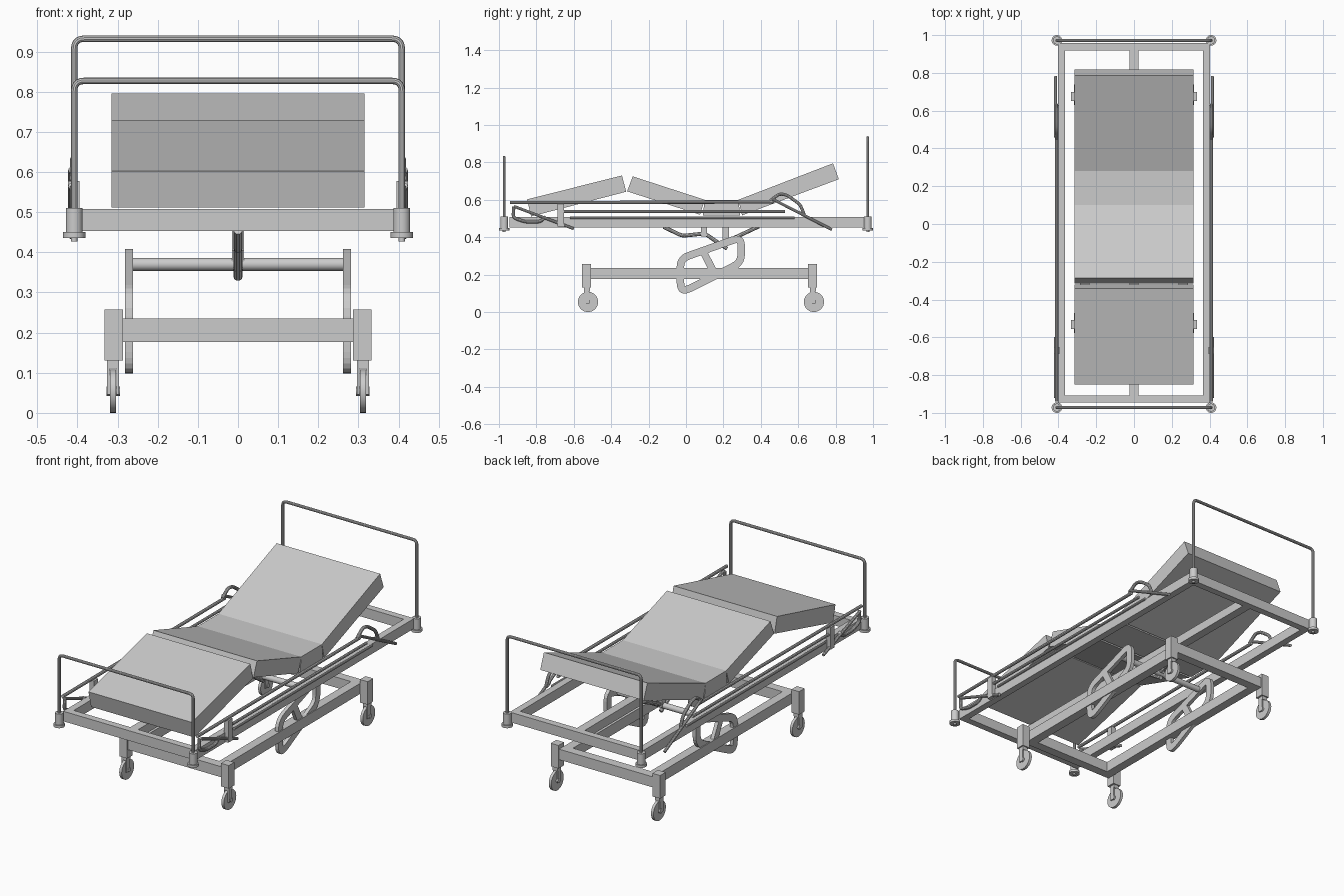
import bpy, bmesh, math
from mathutils import Vector

if "Cube" in bpy.data.objects:
    bpy.data.objects.remove(bpy.data.objects["Cube"])


def make(name, verts, faces, smooth=False):
    me = bpy.data.meshes.new(name)
    me.from_pydata([tuple(v) for v in verts], [], faces)
    bm = bmesh.new()
    bm.from_mesh(me)
    bmesh.ops.recalc_face_normals(bm, faces=bm.faces)
    bm.to_mesh(me)
    bm.free()
    ob = bpy.data.objects.new(name, me)
    bpy.context.collection.objects.link(ob)
    return ob


def box(name, x0, x1, y0, y1, z0, z1):
    return slab(name, [(y0, z0), (y1, z0), (y1, z1), (y0, z1)], x0, x1)


def slab(name, yz, x0, x1):
    """Extrude a side profile along x."""
    n = len(yz)
    v = [(x0, y, z) for y, z in yz] + [(x1, y, z) for y, z in yz]
    f = [tuple(range(n)), tuple(range(n, 2 * n))]
    f += [(i, (i + 1) % n, (i + 1) % n + n, i + n) for i in range(n)]
    return make(name, v, f)


def fillet(pts, r, closed=False, steps=5):
    pts = [Vector(p) for p in pts]
    n, out = len(pts), []
    for i, p in enumerate(pts):
        if not closed and i in (0, n - 1):
            out.append(p)
            continue
        a, b = pts[i - 1] - p, pts[(i + 1) % n] - p
        a = p + a.normalized() * min(r, a.length * 0.45)
        b = p + b.normalized() * min(r, b.length * 0.45)
        for k in range(steps + 1):
            t = k / steps
            out.append(a * (1 - t) ** 2 + p * 2 * t * (1 - t) + b * t * t)
    return out


def tube(name, pts, r, bend=0.03, closed=False):
    path = fillet(pts, bend, closed)
    cu = bpy.data.curves.new(name, 'CURVE')
    cu.dimensions = '3D'
    cu.bevel_depth = r
    cu.bevel_resolution = 3
    cu.use_fill_caps = True
    sp = cu.splines.new('POLY')
    sp.points.add(len(path) - 1)
    for q, p in zip(sp.points, path):
        q.co = (*p, 1)
    sp.use_cyclic_u = closed
    ob = bpy.data.objects.new(name, cu)
    bpy.context.collection.objects.link(ob)
    bpy.ops.object.select_all(action='DESELECT')
    ob.select_set(True)
    bpy.context.view_layer.objects.active = ob
    bpy.ops.object.convert(target='MESH')
    bpy.ops.object.shade_smooth_by_angle()
    return bpy.context.object


def cyl(name, loc, r, h, axis='Z', n=28):
    rot = (0, math.pi / 2, 0) if axis == 'X' else (0, 0, 0)
    bpy.ops.mesh.primitive_cylinder_add(vertices=n, radius=r, depth=h, location=loc, rotation=rot)
    bpy.context.object.name = name
    bpy.ops.object.shade_smooth_by_angle()
    return bpy.context.object


def flat_loop(name, yz, width, x0, x1, bend):
    """Closed flat-bar loop with rounded corners, lying in the side plane."""
    c = fillet([(0, y, z) for y, z in yz], bend, True)
    n, v, f = len(c), [], []
    for i, p in enumerate(c):
        t = (c[(i + 1) % n] - c[i - 1]).normalized()
        o = Vector((0, -t.z, t.y)) * width / 2
        for x, s in ((x0, 1), (x1, 1), (x1, -1), (x0, -1)):
            v.append(p + o * s + Vector((x, 0, 0)))
    for i in range(n):
        j = (i + 1) % n
        f += [(4 * i + k, 4 * i + (k + 1) % 4, 4 * j + (k + 1) % 4, 4 * j + k) for k in range(4)]
    return make(name, v, f)


def rect_frame(name, x, y0, y1, w, z0, z1):
    v = []
    for z in (z0, z1):
        for d in (0, w):
            v += [(-x + d, y0 + d, z), (x - d, y0 + d, z), (x - d, y1 - d, z), (-x + d, y1 - d, z)]
    f = []
    for i in range(4):
        j = (i + 1) % 4
        f += [(i, j, j + 4, i + 4), (i + 8, j + 8, j + 12, i + 12),
              (i, j, j + 8, i + 8), (i + 4, j + 4, j + 12, i + 12)]
    return make(name, v, f)


# Mattress in four hinged sections
sections = {
    'foot_section': [(-0.85, 0.602), (-0.342, 0.73), (-0.32, 0.643), (-0.828, 0.511)],
    'thigh_section': [(-0.285, 0.725), (0.10, 0.6), (0.075, 0.52), (-0.315, 0.645)],
    'seat_section': [(0.10, 0.6), (0.28, 0.6), (0.29, 0.517), (0.09, 0.517)],
    'back_section': [(0.28, 0.6), (0.786, 0.795), (0.817, 0.71), (0.30, 0.517)],
}
for name, prof in sections.items():
    slab(name, prof, -0.315, 0.315)

# Lying-surface frame with centre beam
rect_frame('upper_frame', 0.403, -0.945, 0.957, 0.038, 0.453, 0.508)
box('centre_beam', -0.024, 0.024, -0.91, 0.92, 0.456, 0.505)

# Head and foot hoops in corner sockets
for name, y, top in (('head', 0.972, 0.932), ('foot', -0.972, 0.827)):
    tube(name + '_hoop', [(-0.408, y, 0.46), (-0.408, y, top), (0.408, y, top), (0.408, y, 0.46)], 0.008, 0.025)
    for s in (-1, 1):
        cyl(name + '_socket', (s * 0.408, y, 0.478), 0.021, 0.064)
        cyl(name + '_bumper', (s * 0.408, y, 0.443), 0.028, 0.014)
        cyl(name + '_plug', (s * 0.408, y, 0.432), 0.008, 0.01)

# Base frame, corner posts and castors
rect_frame('base_frame', 0.286, -0.55, 0.695, 0.05, 0.177, 0.235)
for s in (-1, 1):
    for y in (-0.532, 0.676):
        xs = sorted((s * 0.286, s * 0.333))
        box('corner_post', *xs, y - 0.024, y + 0.024, 0.13, 0.257)
        x, wy = s * 0.311, y + 0.008
        cyl('castor_wheel', (x, wy, 0.054), 0.054, 0.015, 'X', 32)
        cyl('castor_axle', (x, wy, 0.054), 0.012, 0.034, 'X', 16)
        for k in (-1, 1):
            xc = x + k * 0.0115
            box('castor_fork', xc - 0.0035, xc + 0.0035, wy - 0.022, wy + 0.006, 0.046, 0.131)
        box('castor_fork_bridge', x - 0.015, x + 0.015, wy - 0.022, wy + 0.01, 0.11, 0.131)

# Lifting links with brace and cross tube
link = [(-0.03, 0.285), (0.295, 0.4), (0.295, 0.265), (0.0, 0.115), (-0.03, 0.125)]
for s in (-1, 1):
    xs = sorted((s * 0.261, s * 0.281))
    flat_loop('lift_link', link, 0.04, *xs, 0.045)
    slab('lift_link_brace', [(0.075, 0.315), (0.11, 0.33), (0.165, 0.225), (0.13, 0.205)], *xs)
cyl('cross_tube', (0, 0.21, 0.37), 0.016, 0.53, 'X')

# Actuator linkage beneath the centre beam
tube('actuator_arm', [(0, -0.12, 0.455), (0, -0.02, 0.407), (0, 0.10, 0.42), (0, 0.22, 0.338)], 0.011, 0.02)
tube('actuator_rod', [(0, 0.39, 0.458), (0, 0.18, 0.36)], 0.011)
box('actuator_bracket_front', -0.015, 0.015, 0.08, 0.113, 0.405, 0.458)
box('actuator_bracket_rear', -0.015, 0.015, 0.195, 0.23, 0.365, 0.458)

# Folded side guards: rails, end loops, swing arms and latch
for s in (-1, 1):
    x = s * 0.41

    def P(pts, dx=0.0):
        return [(x + s * dx, y, z) for y, z in pts]

    tube('guard_top_rail', P([(-0.94, 0.585), (0.47, 0.588)]), 0.009)
    tube('guard_middle_rail', P([(-0.68, 0.537), (0.53, 0.537)]), 0.008)
    tube('guard_lower_rail', P([(-0.62, 0.505), (0.58, 0.505)]), 0.007)
    tube('guard_head_loop', P([(0.45, 0.595), (0.50, 0.633), (0.54, 0.625), (0.61, 0.575),
                               (0.635, 0.515), (0.60, 0.535)]), 0.009, 0.02)
    tube('guard_head_arm', P([(0.46, 0.605), (0.78, 0.44)], 0.005), 0.008)
    tube('guard_foot_loop', P([(-0.92, 0.565), (-0.925, 0.505), (-0.86, 0.482), (-0.78, 0.482),
                               (-0.75, 0.51)]), 0.009, 0.02)
    tube('guard_foot_arm', P([(-0.92, 0.565), (-0.6, 0.445)], 0.005), 0.008)
    xs = sorted((s * 0.395, s * 0.423))
    box('guard_latch', *xs, -0.688, -0.652, 0.457, 0.578)
